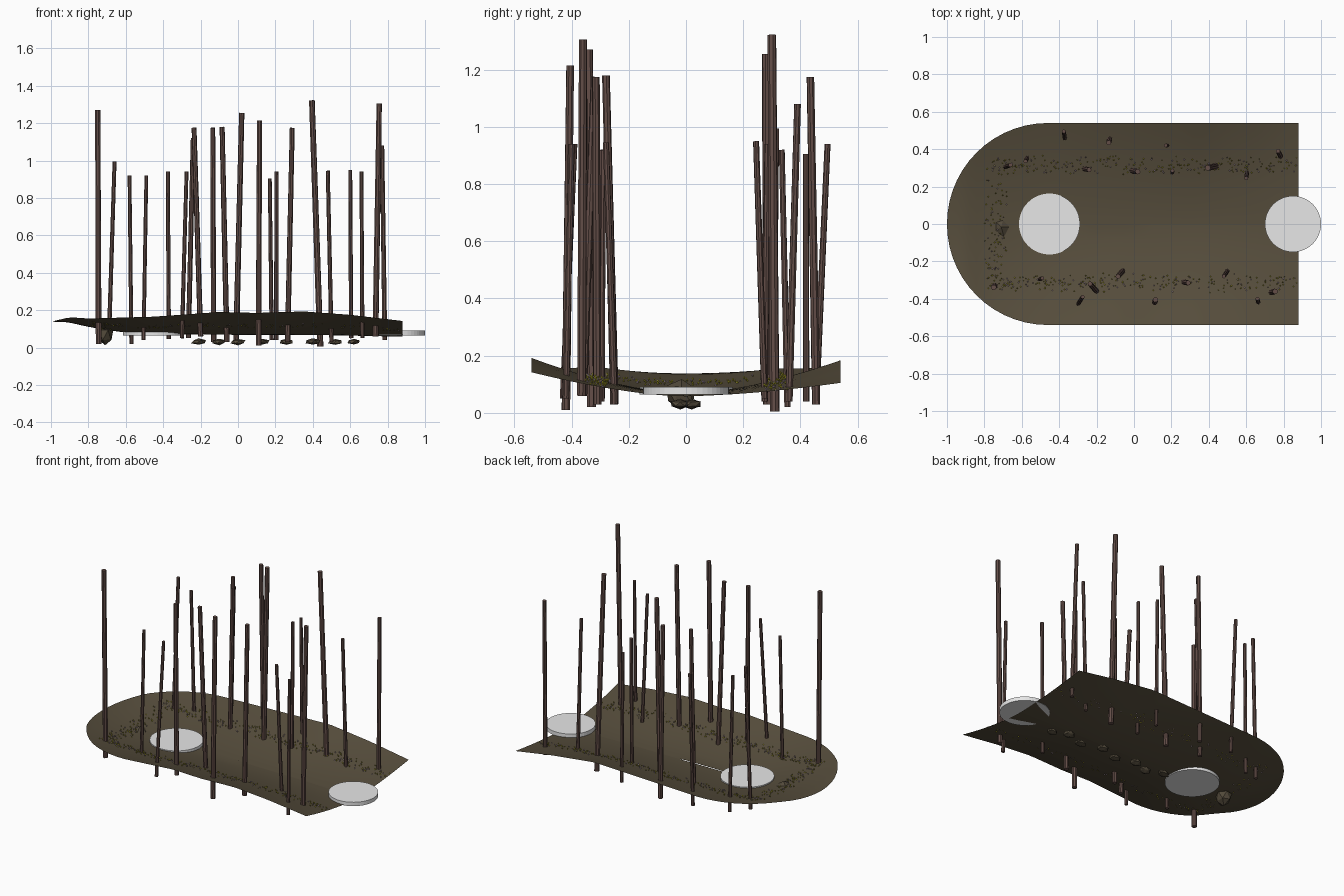
import bpy, bmesh, math, random
from mathutils import Vector, Matrix

if "Cube" in bpy.data.objects:
    bpy.data.objects.remove(bpy.data.objects["Cube"])

random.seed(4)

def mat(name, c):
    m = bpy.data.materials.new(name)
    m.diffuse_color = (*c, 1)
    m.use_nodes = True
    m.node_tree.nodes["Principled BSDF"].inputs["Base Color"].default_value = m.diffuse_color
    return m

EARTH = mat("earth brown", (0.095, 0.076, 0.046))
BARK = mat("bark brown", (0.125, 0.075, 0.064))
STONE = mat("dark stone", (0.085, 0.068, 0.043))
PALE = mat("pale grey", (0.8, 0.8, 0.8))
YELLOW = mat("flower yellow", (0.55, 0.5, 0.03))
LILAC = mat("flower lilac", (0.6, 0.45, 0.55))

def finish(name, bm, m, smooth=False):
    me = bpy.data.meshes.new(name)
    bm.to_mesh(me)
    bm.free()
    me.materials.append(m)
    for p in me.polygons:
        p.use_smooth = smooth
    ob = bpy.data.objects.new(name, me)
    bpy.context.collection.objects.link(ob)
    return ob

def lerp_table(tab, x):
    for (x0, z0), (x1, z1) in zip(tab, tab[1:]):
        if x <= x1:
            return z0 + (z1 - z0) * max(0, (x - x0) / (x1 - x0))
    return tab[-1][1]

# Rim heights along the two long banks
FRONT = [(-1, .138), (-.9, .162), (-.8, .155), (-.45, .165), (-.1, .19),
         (.1, .185), (.35, .193), (.6, .175), (.88, .142)]
BACK = [(-1, .138), (-.9, .155), (-.45, .16), (0, .175), (.3, .185), (.6, .15), (.88, .105)]
R, CX = 0.54, -0.46

def ground(x, y):
    d = min(1, (math.hypot(x - CX, y) if x < CX else abs(y)) / R)
    f = min(1, max(0, y / 0.4 + 0.5))
    rim = lerp_table(FRONT, x) * (1 - f) + lerp_table(BACK, x) * f
    base = lerp_table([(-1, .07), (-.4, .07), (.5, .066), (.88, .058)], x)
    return base + (rim - base) * d ** 1.6

# Valley floor: two half sheets meeting along the middle
xs = [CX - R * math.cos(i * math.pi / 28) for i in range(14)]
xs += [CX + (0.88 - CX) * i / 26 for i in range(27)]
for side, name in ((-1, "valley_floor_front"), (1, "valley_floor_back")):
    bm = bmesh.new()
    rows = []
    for x in xs:
        w = math.sqrt(max(1e-6, R * R - (x - CX) ** 2)) if x < CX else R
        row = []
        for j in range(13):
            y = side * w * j / 12
            lift = 0.004 if side < 0 and j == 0 and -.3 < x < .02 else 0
            row.append(bm.verts.new((x, y, ground(x, y) + lift)))
        rows.append(row)
    for a, b in zip(rows, rows[1:]):
        for j in range(12):
            q = [a[j], b[j], b[j + 1], a[j + 1]]
            bm.faces.new(q if side > 0 else q[::-1])
    finish(name, bm, EARTH, True)

# Round marker discs
for name, x, r, z in (("left_disc", -.452, .163, .077), ("right_disc", .85, .15, .077)):
    bm = bmesh.new()
    bmesh.ops.create_cone(bm, cap_ends=True, segments=48, radius1=r, radius2=r, depth=.026,
                          matrix=Matrix.Translation((x, 0, z)))
    finish(name, bm, PALE)

# Tree trunks: base x, y, z then top x, y, z
TRUNKS = [
    (-.745, -.33, .02, -.75, -.34, 1.27), (-.69, .305, .05, -.66, .315, .995),
    (-.57, .355, .02, -.58, .335, .92), (-.505, -.295, .04, -.49, -.29, .92),
    (-.37, .455, .045, -.375, .495, .94), (-.30, -.43, .05, -.275, -.39, .94),
    (-.20, -.36, .06, -.235, -.32, 1.175), (-.13, .455, .03, -.135, .435, 1.175),
    (-.06, -.25, .03, -.085, -.28, 1.18), (-.01, .285, .03, .02, .28, 1.255),
    (.11, -.42, .01, .115, -.405, 1.215), (.18, .42, .04, .17, .42, .905),
    (.205, .275, .04, .205, .285, .94), (.265, -.31, .03, .29, -.315, 1.175),
    (.44, .31, .005, .395, .30, 1.322), (.50, -.25, .03, .48, -.28, .945),
    (.605, .275, .05, .60, .245, .95), (.665, -.42, .05, .66, -.40, .94),
    (.735, -.365, .06, .755, -.36, 1.305), (.785, .36, .04, .77, .39, 1.08),
    (-.265, .295, .05, -.24, .29, 1.12),
]
for i, t in enumerate(TRUNKS):
    a, b = Vector(t[:3]), Vector(t[3:])
    d = b - a
    r = 0.0118 * d.length
    bm = bmesh.new()
    rot = d.to_track_quat('Z', 'Y').to_matrix().to_4x4()
    bmesh.ops.create_cone(bm, cap_ends=True, segments=8, radius1=r * 1.1, radius2=r,
                          depth=d.length, matrix=Matrix.Translation((a + b) / 2) @ rot)
    finish(f"trunk_{i + 1}", bm, BARK)

# Boulder and the row of buried stones
def rock(name, loc, size):
    bm = bmesh.new()
    bmesh.ops.create_icosphere(bm, subdivisions=1, radius=1)
    for v in bm.verts:
        v.co *= random.uniform(.8, 1.1)
        v.co = Vector(loc) + Vector([c * s for c, s in zip(v.co, size)])
    finish(name, bm, STONE)

rock("boulder", (-.71, -.015, .065), (.05, .06, .06))
for i, x in enumerate((-.21, -.10, 0, .13, .26, .40, .52, .62)):
    rock(f"buried_stone_{i + 1}", (x, .02 * (-1) ** i, .031), (.042, .035, .018))

# Tiny flowers scattered along both banks and across the closed end
def flowers(name, count, m):
    bm = bmesh.new()
    for _ in range(count):
        if random.random() < .82:
            x = random.uniform(-.76, .87)
            y = random.choice((-1, 1)) * random.triangular(.26, .37, .31)
        else:
            x, y = random.uniform(-.8, -.68), random.uniform(-.36, .36)
        s = random.uniform(.003, .0045)
        c = Vector((x, y, ground(x, y) + random.uniform(.002, .014)))
        bmesh.ops.create_cone(bm, cap_ends=False, segments=4, radius1=s, radius2=0, depth=s * 1.5,
                              matrix=Matrix.Translation(c))
        bmesh.ops.create_cone(bm, cap_ends=False, segments=4, radius1=0, radius2=s, depth=s * 1.5,
                              matrix=Matrix.Translation(c - Vector((0, 0, s * 1.5))))
    finish(name, bm, m)

flowers("yellow_flowers", 420, YELLOW)
flowers("lilac_flowers", 200, LILAC)
